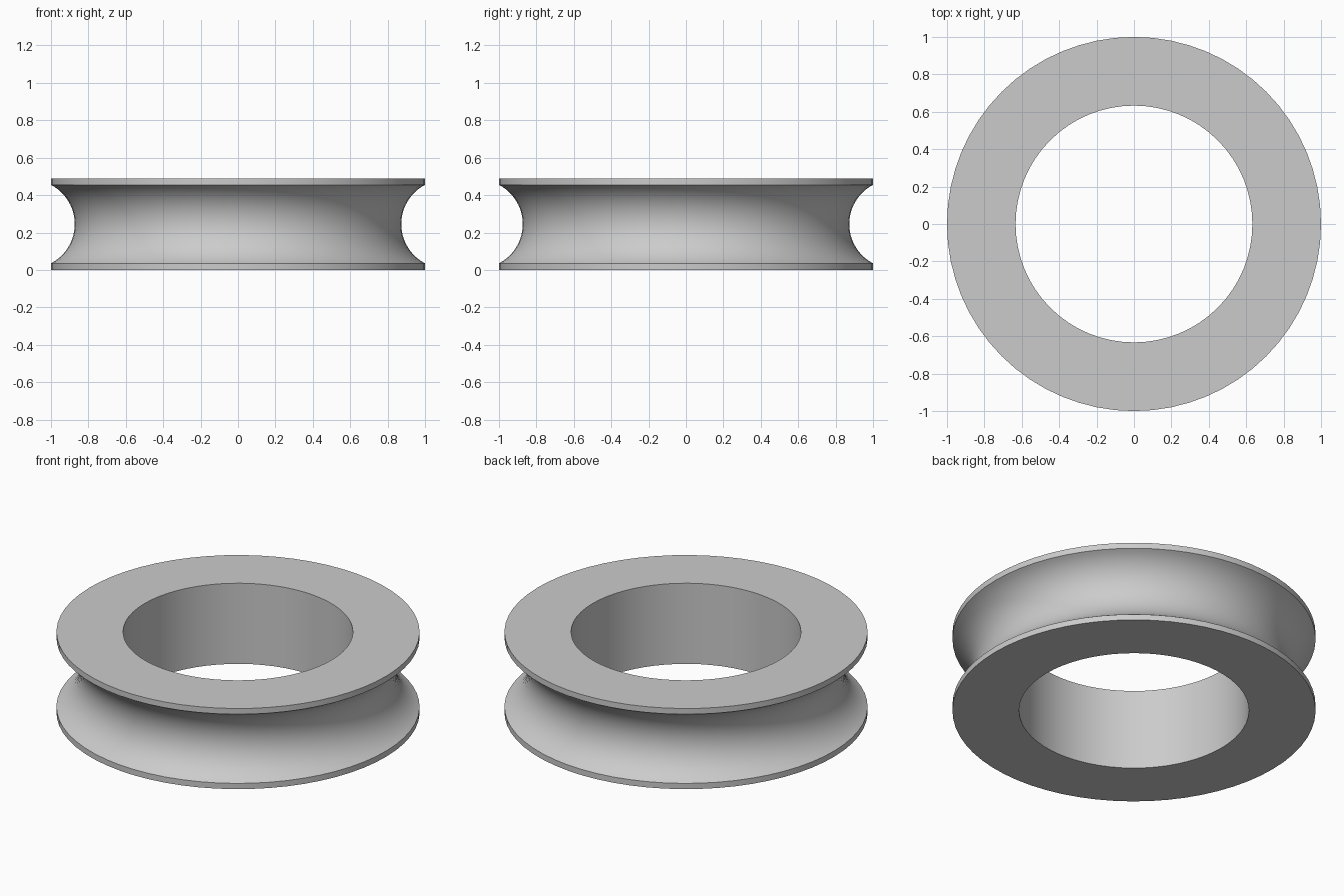
import bpy, bmesh, math

if "Cube" in bpy.data.objects:
    bpy.data.objects.remove(bpy.data.objects["Cube"], do_unlink=True)

SEGMENTS = 64
ARC_STEPS = 24
OUTER, INNER, WAIST = 1.0, 0.633, 0.873
HEIGHT, RIM = 0.49, 0.035

# Plain grey material
grey = bpy.data.materials.new("light_grey")
grey.use_nodes = True
colour = (0.6, 0.6, 0.6, 1)
grey.diffuse_color = colour
grey.node_tree.nodes["Principled BSDF"].inputs["Base Color"].default_value = colour

# Cross-section: flat flanges, straight bore and a circular groove
half = HEIGHT / 2 - RIM
depth = OUTER - WAIST
radius = (half ** 2 + depth ** 2) / (2 * depth)
sweep = math.asin(half / radius)
profile = [(INNER, 0), (OUTER, 0)]
for i in range(ARC_STEPS + 1):
    a = sweep * (2 * i / ARC_STEPS - 1)
    profile.append((WAIST + radius * (1 - math.cos(a)),
                    HEIGHT / 2 + radius * math.sin(a)))
profile += [(OUTER, HEIGHT), (INNER, HEIGHT)]

# Revolve the closed section around z
bm = bmesh.new()
rings = []
for s in range(SEGMENTS):
    t = math.tau * s / SEGMENTS
    rings.append([bm.verts.new((r * math.cos(t), r * math.sin(t), z))
                  for r, z in profile])
for s in range(SEGMENTS):
    here, following = rings[s], rings[(s + 1) % SEGMENTS]
    for k in range(len(profile)):
        n = (k + 1) % len(profile)
        bm.faces.new((here[k], following[k], following[n], here[n]))
bmesh.ops.recalc_face_normals(bm, faces=bm.faces)

mesh = bpy.data.meshes.new("grooved_ring")
bm.to_mesh(mesh)
bm.free()
mesh.materials.append(grey)
ring = bpy.data.objects.new("grooved_ring", mesh)
bpy.context.collection.objects.link(ring)

# Smooth curved faces, crisp rim edges
bpy.ops.object.select_all(action="DESELECT")
ring.select_set(True)
bpy.context.view_layer.objects.active = ring
bpy.ops.object.shade_smooth_by_angle(angle=math.radians(25))
